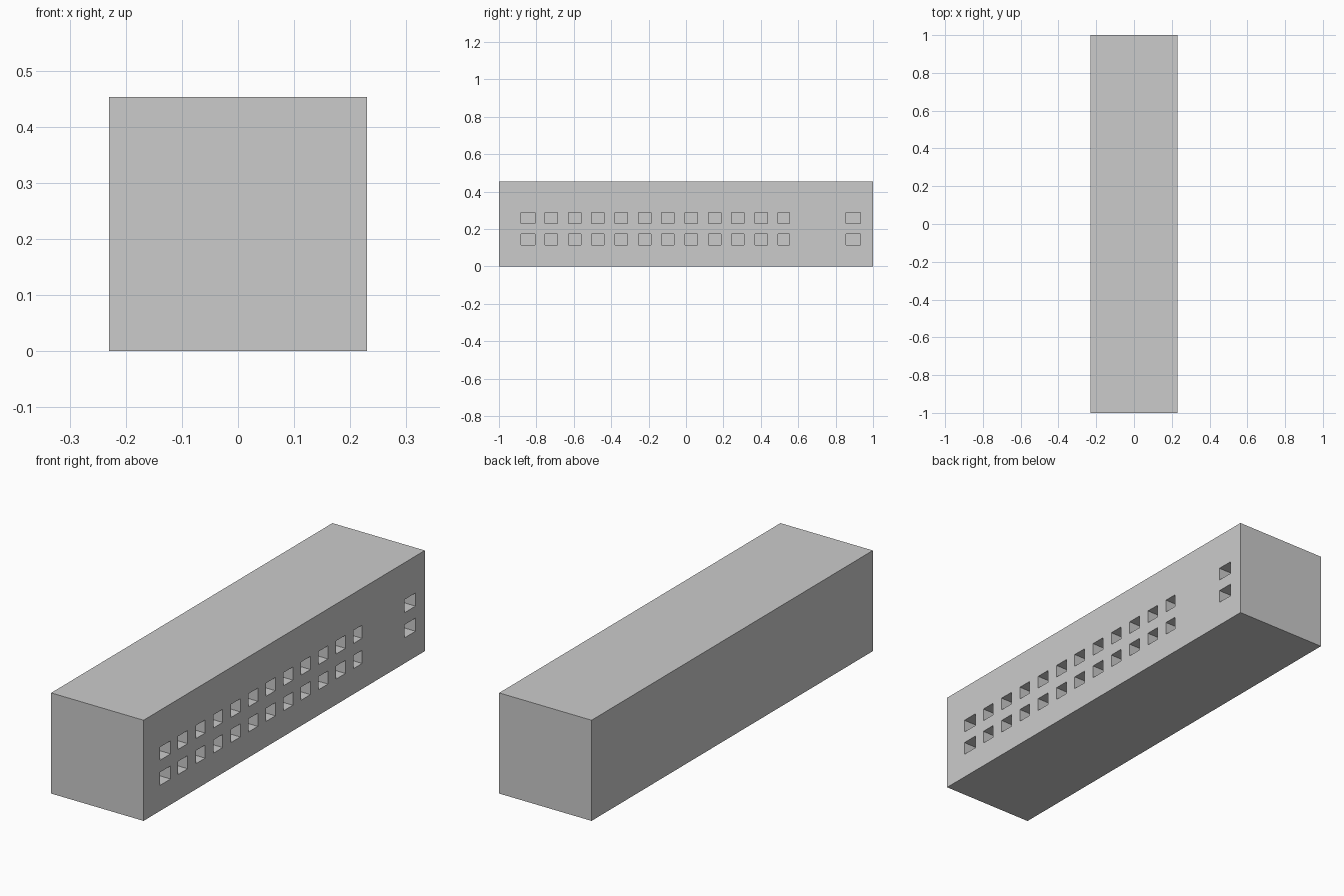
import bpy, bmesh
from mathutils import Matrix

if "Cube" in bpy.data.objects:
    bpy.data.objects.remove(bpy.data.objects["Cube"])

W, L, H = 0.46, 2.0, 0.453
DEPTH = 0.08


def add_box(bm, x0, x1, y0, y1, z0, z1):
    m = Matrix.Translation(((x0 + x1) / 2, (y0 + y1) / 2, (z0 + z1) / 2))
    m = m @ Matrix.Diagonal((x1 - x0, y1 - y0, z1 - z0, 1))
    bmesh.ops.create_cube(bm, size=1, matrix=m)


def make_object(name, bm):
    mesh = bpy.data.meshes.new(name)
    bm.to_mesh(mesh)
    bm.free()
    obj = bpy.data.objects.new(name, mesh)
    bpy.context.collection.objects.link(obj)
    return obj


# main block
bm = bmesh.new()
add_box(bm, -W / 2, W / 2, -L / 2, L / 2, 0, H)
building = make_object("building_block", bm)

# window recesses: (centre y, width) per column, two rows
columns = [(-0.845, 0.075)]
columns += [(-0.72 + i * 0.1247, 0.067) for i in range(10)]
columns += [(0.523, 0.062), (0.895, 0.077)]
bm = bmesh.new()
for y, w in columns:
    for z0, z1 in ((0.115, 0.174), (0.228, 0.287)):
        add_box(bm, W / 2 - DEPTH, W / 2 + 0.05, y - w / 2, y + w / 2, z0, z1)
cutter = make_object("window_cutter", bm)
cutter.hide_render = True

# cut the windows into the right wall
mod = building.modifiers.new("windows", 'BOOLEAN')
mod.operation = 'DIFFERENCE'
mod.solver = 'EXACT'
mod.object = cutter
bpy.context.view_layer.objects.active = building
building.select_set(True)
bpy.ops.object.modifier_apply(modifier=mod.name)
bpy.data.objects.remove(cutter)
